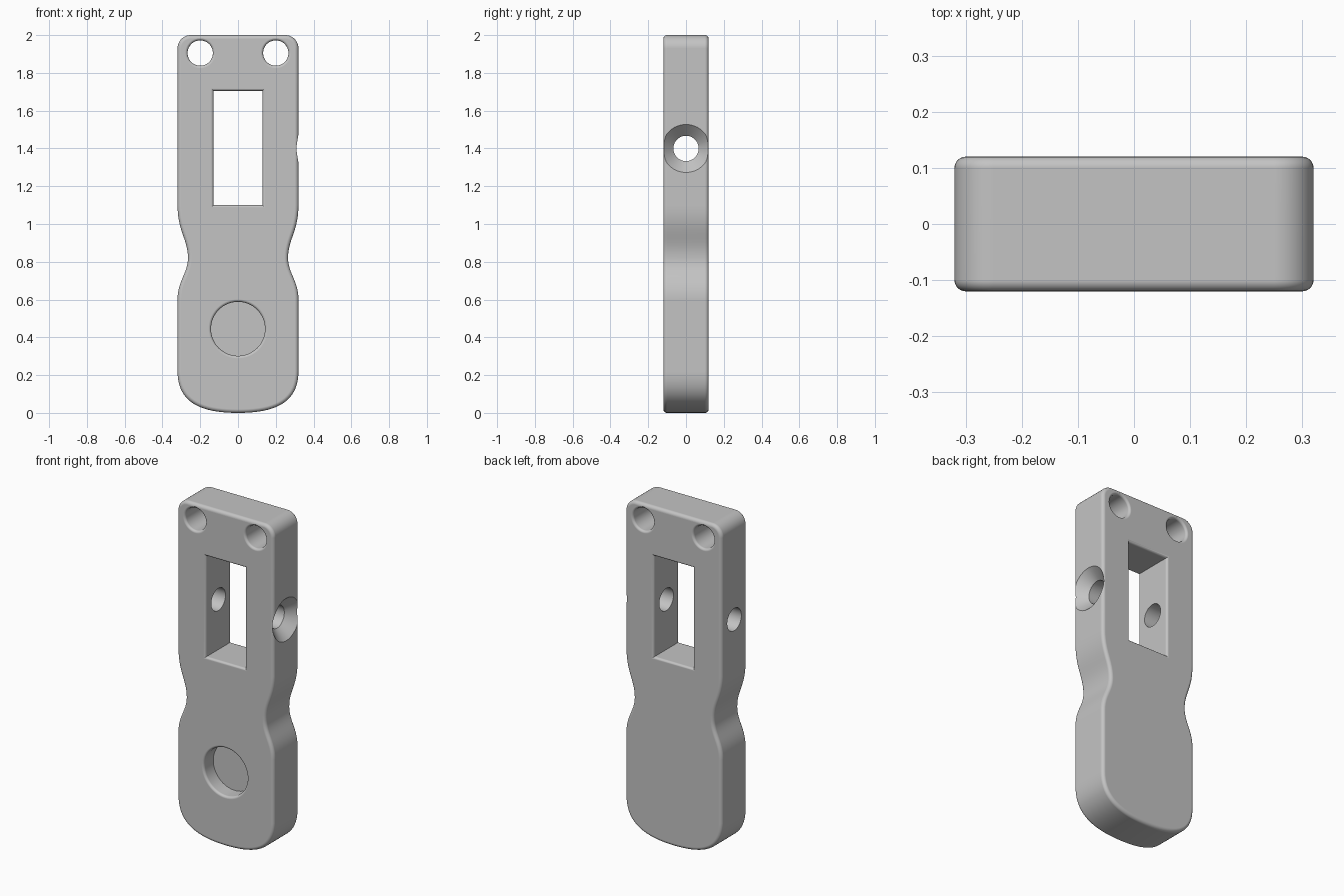
import bpy
import bmesh
from math import sin, cos, pi, radians
from mathutils import Vector
from mathutils.geometry import interpolate_bezier

if "Cube" in bpy.data.objects:
    bpy.data.objects.remove(bpy.data.objects["Cube"], do_unlink=True)

HALF = 0.12      # half thickness of the plate

grey = bpy.data.materials.new("plain grey")
grey.use_nodes = True
colour = (0.55, 0.55, 0.55, 1)
grey.diffuse_color = colour
grey.node_tree.nodes["Principled BSDF"].inputs["Base Color"].default_value = colour


def circle(x, z, r, n=64):
    return [Vector((x + r * cos(2 * pi * i / n), z + r * sin(2 * pi * i / n))) for i in range(n)]


def offset(loop, d):
    """Grow a counter-clockwise loop by d with mitred corners."""
    out = []
    for i, p in enumerate(loop):
        a = (p - loop[i - 1]).normalized()
        b = (loop[(i + 1) % len(loop)] - p).normalized()
        na, nb = Vector((a.y, -a.x)), Vector((b.y, -b.x))
        out.append(p + (na + nb) * (d / (1 + na.dot(nb))))
    return out


def rounding(r, sign, steps=6):
    """Quarter-round sections (offset, depth) starting at the front face."""
    arcs = [i * pi / 2 / steps for i in range(steps + 1)]
    return [(sign * r * (1 - sin(a)), -HALF + r * (1 - cos(a))) for a in arcs]


def both_ends(sections):
    return sections + [(o, -d) for o, d in reversed(sections)]


def loft(name, loop, sections, sideways=False):
    """Solid through offset copies of a loop, running along y or along x."""
    bm = bmesh.new()
    rings = []
    for off, depth in sections:
        pts = offset(loop, off)
        rings.append([bm.verts.new((depth, p.x, p.y) if sideways else (p.x, depth, p.y))
                      for p in pts])
    n = len(loop)
    for a, b in zip(rings, rings[1:]):
        for i in range(n):
            j = (i + 1) % n
            bm.faces.new((a[i], a[j], b[j], b[i]))
    bm.faces.new(rings[0])
    bm.faces.new(rings[-1])
    bmesh.ops.recalc_face_normals(bm, faces=bm.faces)
    mesh = bpy.data.meshes.new(name)
    bm.to_mesh(mesh)
    bm.free()
    mesh.materials.append(grey)
    obj = bpy.data.objects.new(name, mesh)
    bpy.context.collection.objects.link(obj)
    return obj


# Half outline: rounded bottom, waist below the middle, rounded top corner
curves = [
    ((0, 0), (0.19, 0), (0.32, 0.05), (0.32, 0.22), 20),
    ((0.32, 0.6), (0.32, 0.70), (0.265, 0.74), (0.265, 0.82), 14),
    ((0.265, 0.82), (0.265, 0.92), (0.32, 0.96), (0.32, 1.1), 14),
    ((0.32, 1.93), (0.32, 1.969), (0.289, 2), (0.25, 2), 12),
]
half = []
for p0, h0, h1, p1, count in curves:
    for p in interpolate_bezier(*(Vector(q) for q in (p0, h0, h1, p1)), count):
        p = Vector((p[0], p[1]))
        if not half or (p - half[-1]).length > 1e-4:
            half.append(p)
outline = half + [Vector((-p.x, p.y)) for p in reversed(half[1:])]

# Plate with rounded front and back rims
body = loft("handle_plate", outline, both_ends(rounding(0.02, -1)))

# Openings with softened rims
R = 0.014
flare = [(R, -HALF - 0.05)] + rounding(R, 1)
window = [Vector(p) for p in ((-0.13, 1.1), (0.13, 1.1), (0.13, 1.705), (-0.13, 1.705))]
cutters = [loft("window_cutter", window, both_ends(flare))]
for side, x in (("left", 0.2), ("right", -0.2)):
    cutters.append(loft(side + "_hole_cutter", circle(x, 1.905, 0.067), both_ends(flare)))

# Round pocket in the front only
cutters.append(loft("pocket_cutter", circle(0, 0.445, 0.143), flare + [(0, -HALF + 0.09)]))

# Cross hole, countersunk on the left side
cutters.append(loft("cross_hole_cutter", circle(0, 1.4, 0.067),
                    [(0.08, 0.34), (0.06, 0.32), (0, 0.26), (0, -0.36)], sideways=True))

bpy.ops.object.select_all(action='DESELECT')
bpy.context.view_layer.objects.active = body
body.select_set(True)
for cutter in cutters:
    cutter.hide_render = True
    mod = body.modifiers.new(cutter.name, 'BOOLEAN')
    mod.operation = 'DIFFERENCE'
    mod.solver = 'EXACT'
    mod.object = cutter
    bpy.ops.object.modifier_apply(modifier=mod.name)
    bpy.data.objects.remove(cutter, do_unlink=True)

# Smooth rims, flat faces
bpy.ops.object.shade_smooth_by_angle(angle=radians(30))
normals = body.modifiers.new("Weighted Normals", 'WEIGHTED_NORMAL')
normals.keep_sharp = True
